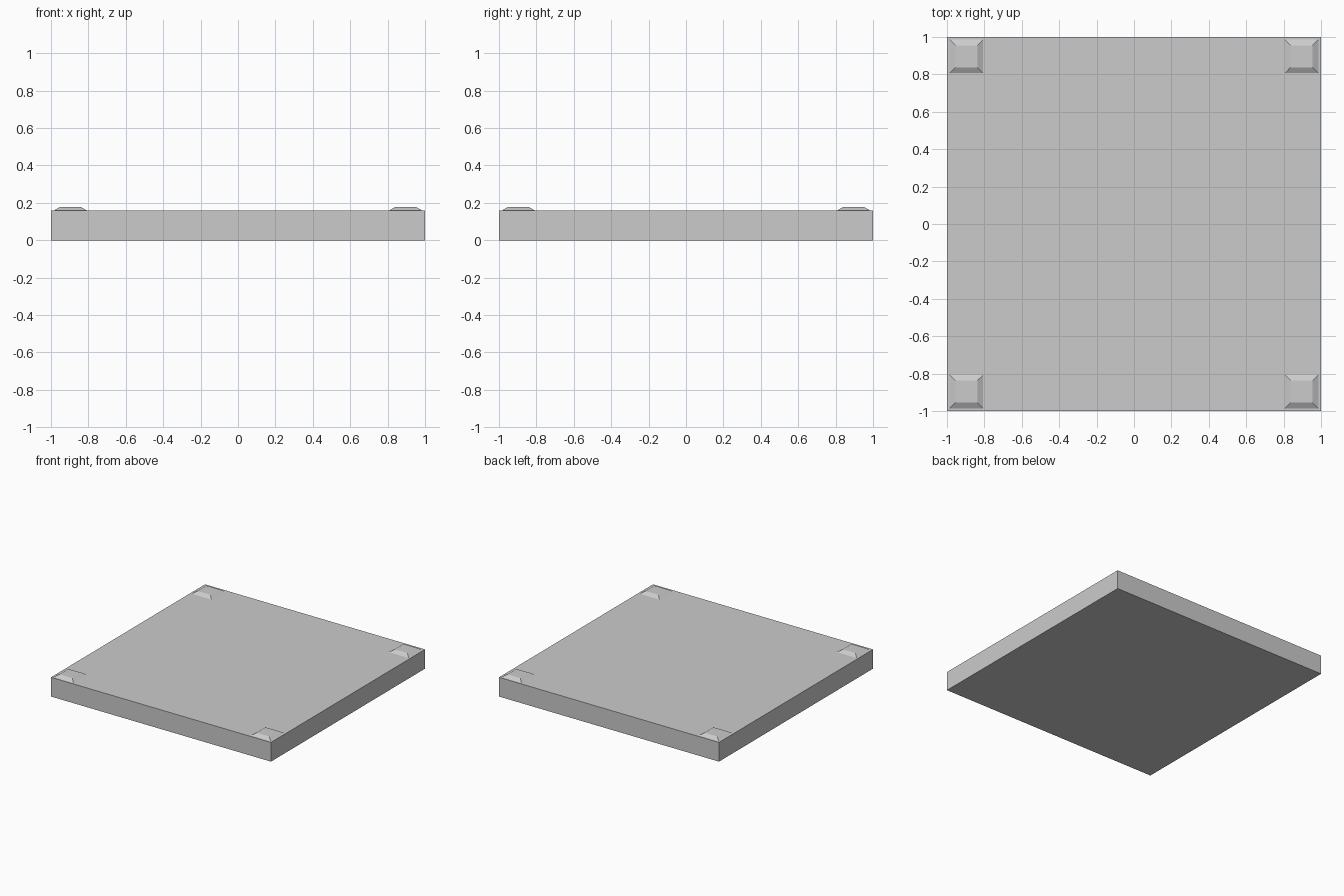
import bpy, bmesh

if "Cube" in bpy.data.objects:
    bpy.data.objects.remove(bpy.data.objects["Cube"])

SLAB_H = 0.158
PAD_TOP = 0.177


def frustum(name, x, y, z0, z1, half_base, half_top):
    """Square block whose top may be narrower than its base."""
    bm = bmesh.new()
    bmesh.ops.create_cube(bm, size=2)
    for v in bm.verts:
        upper = v.co.z > 0
        h = half_top if upper else half_base
        v.co = (x + v.co.x * h, y + v.co.y * h, z1 if upper else z0)
    mesh = bpy.data.meshes.new(name)
    bm.to_mesh(mesh)
    bm.free()
    obj = bpy.data.objects.new(name, mesh)
    bpy.context.collection.objects.link(obj)
    return obj


# Main square slab
frustum("slab", 0, 0, 0, SLAB_H, 1, 1)

# Chamfered pad near each corner
for sx, side in ((-1, "left"), (1, "right")):
    for sy, end in ((-1, "front"), (1, "back")):
        frustum(f"corner_pad_{end}_{side}", sx * 0.896, sy * 0.896,
                SLAB_H, PAD_TOP, 0.09, 0.058)
